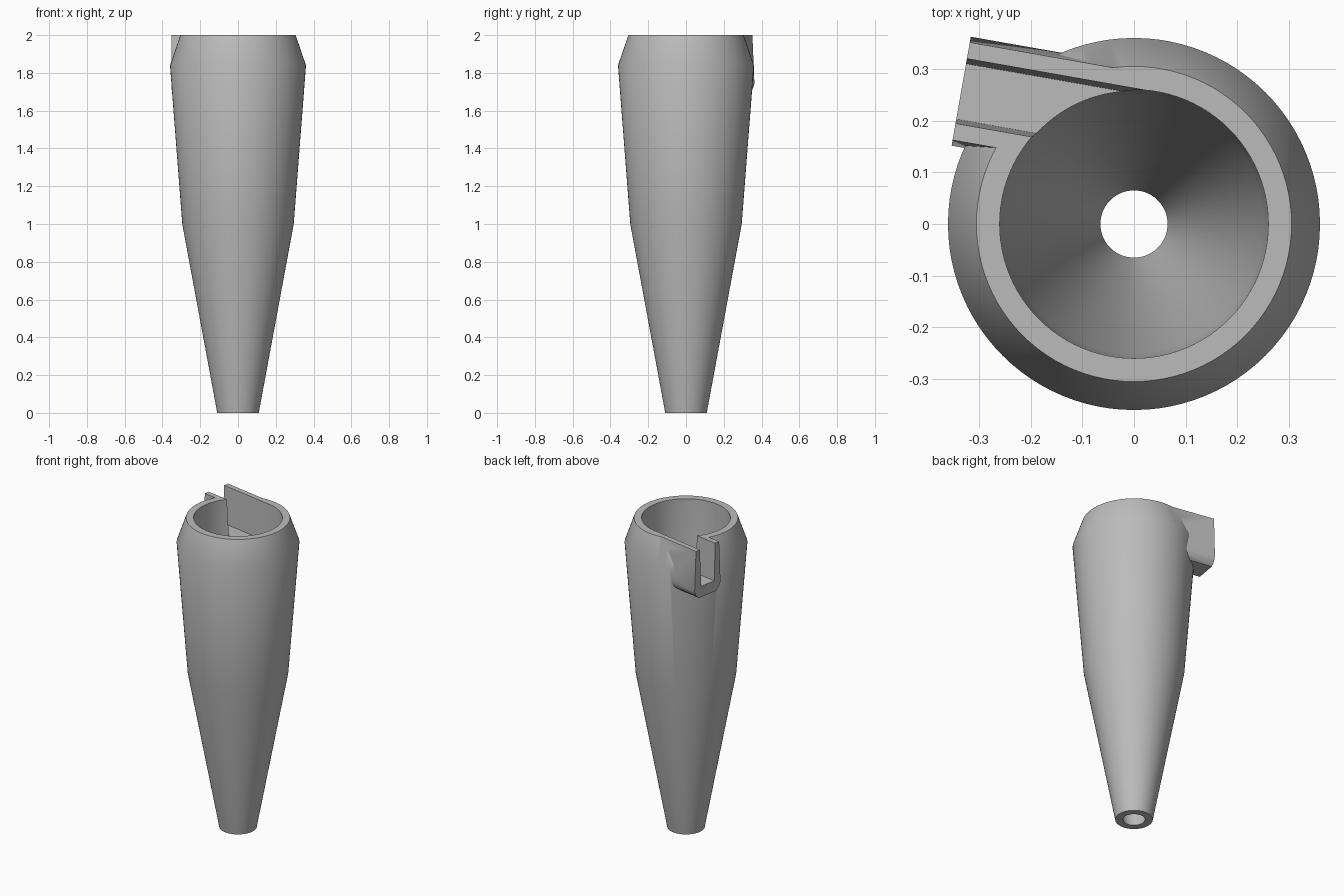
import bpy, bmesh
from math import radians, cos, sin, tau

cube = bpy.data.objects.get("Cube")
if cube:
    bpy.data.objects.remove(cube)

grey = bpy.data.materials.new("plain grey")
grey.use_nodes = True
colour = (0.5, 0.5, 0.5, 1)
grey.diffuse_color = colour
grey.node_tree.nodes["Principled BSDF"].inputs["Base Color"].default_value = colour

SEGMENTS = 96
ANGLE = radians(10)      # how far the inlet turns from the -x axis


def loft(name, rings):
    """Closed solid skinned over rings of points, capped at both ends."""
    bm = bmesh.new()
    loops = [[bm.verts.new(p) for p in ring] for ring in rings]
    for a, b in zip(loops, loops[1:]):
        for i in range(len(a)):
            j = (i + 1) % len(a)
            bm.faces.new((a[i], a[j], b[j], b[i]))
    bm.faces.new(loops[0])
    bm.faces.new(loops[-1])
    bmesh.ops.recalc_face_normals(bm, faces=bm.faces)
    mesh = bpy.data.meshes.new(name)
    bm.to_mesh(mesh)
    bm.free()
    mesh.materials.append(grey)
    obj = bpy.data.objects.new(name, mesh)
    bpy.context.collection.objects.link(obj)
    return obj


def lathe(name, profile):
    turns = [tau * i / SEGMENTS for i in range(SEGMENTS)]
    return loft(name, [[(r * cos(t), r * sin(t), z) for t in turns] for r, z in profile])


def tangent_prism(name, section, start, end):
    """Section of (distance from axis, z) pushed along the inlet direction."""
    def place(u, v, z):
        return (-u * cos(ANGLE) + v * sin(ANGLE), u * sin(ANGLE) + v * cos(ANGLE), z)
    return loft(name, [[place(u, v, z) for v, z in section] for u in (start, end)])


def combine(target, tool, operation):
    tool.hide_render = True
    mod = target.modifiers.new(operation, 'BOOLEAN')
    mod.operation, mod.object, mod.solver = operation, tool, 'EXACT'
    bpy.context.view_layer.objects.active = target
    bpy.ops.object.modifier_apply(modifier=mod.name)
    bpy.data.objects.remove(tool)


# Tapered outer shell
body = lathe("cyclone_body", [(0.11, 0), (0.295, 1), (0.36, 1.84), (0.305, 2)])

# Tangential inlet trough with chamfered lower corners
trough = tangent_prism("inlet_trough", [
    (0.291, 2), (0.302, 1.74), (0.29, 1.71), (0.265, 1.69),
    (0.125, 1.69), (0.10, 1.71), (0.088, 1.74), (0.099, 2)], 0, 0.374)
combine(body, trough, 'UNION')

# Open bore, running a little past both ends
bore = lathe("bore_cutter", [(0.055, -0.05), (0.065, 0), (0.25, 1), (0.26, 2), (0.2605, 2.05)])
combine(body, bore, 'DIFFERENCE')

# Open channel through the inlet into the bore
channel = tangent_prism("channel_cutter", [
    (0.261, 2.05), (0.249, 1.76), (0.14, 1.76), (0.130, 2.05)], 0, 0.45)
combine(body, channel, 'DIFFERENCE')

# Smooth rounds, crisp rims
bpy.ops.object.select_all(action='DESELECT')
body.select_set(True)
bpy.context.view_layer.objects.active = body
bpy.ops.object.shade_smooth_by_angle(angle=radians(30))
